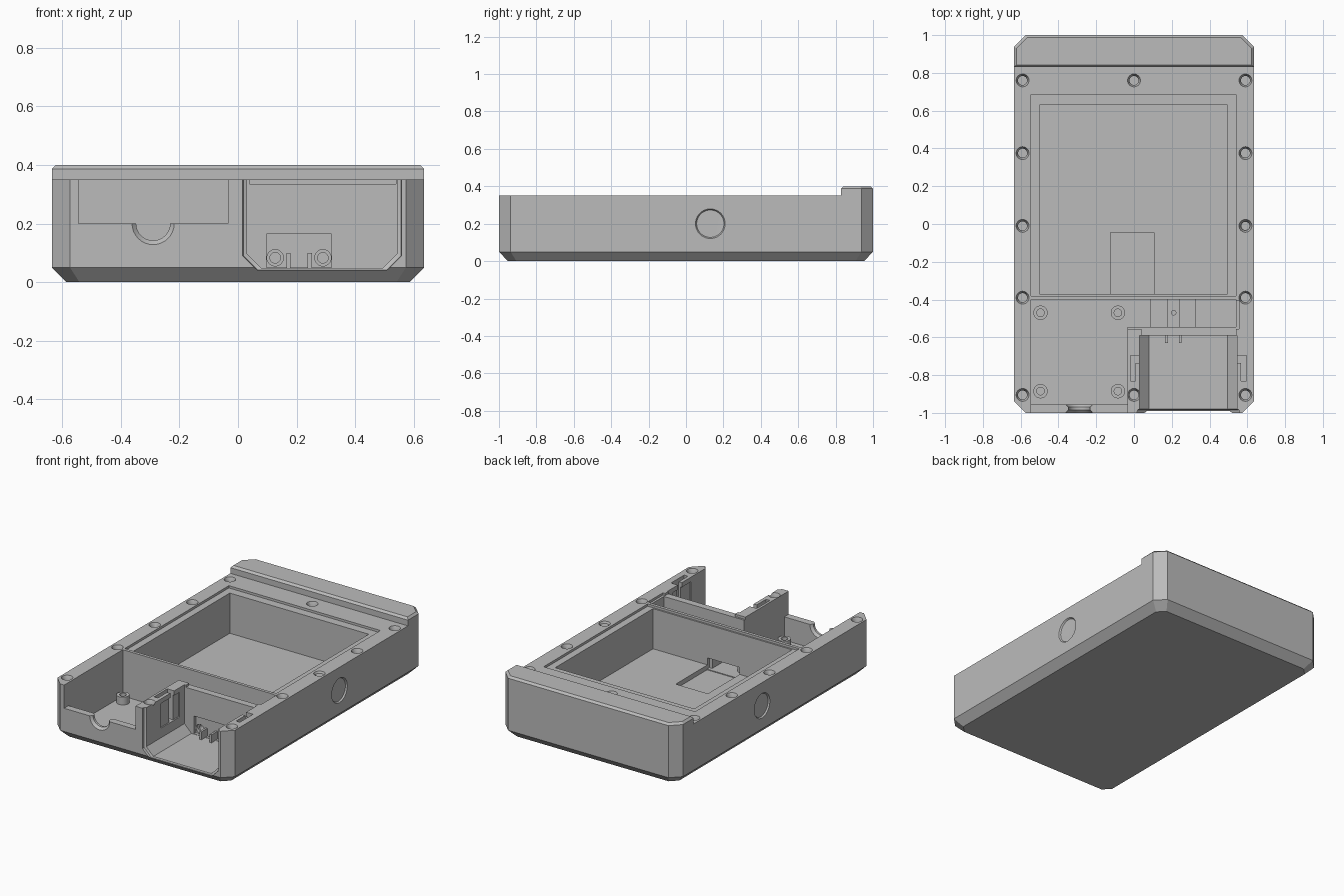
import bpy, bmesh, math
from mathutils import Matrix, Vector

if "Cube" in bpy.data.objects:
    bpy.data.objects.remove(bpy.data.objects["Cube"])

grey = bpy.data.materials.new("plain_grey")
grey.diffuse_color = (0.5, 0.5, 0.5, 1)
grey.use_nodes = True
grey.node_tree.nodes["Principled BSDF"].inputs["Base Color"].default_value = grey.diffuse_color


def add(name, bm):
    bmesh.ops.recalc_face_normals(bm, faces=bm.faces)
    me = bpy.data.meshes.new(name)
    bm.to_mesh(me)
    bm.free()
    me.materials.append(grey)
    ob = bpy.data.objects.new(name, me)
    bpy.context.collection.objects.link(ob)
    return ob


def loft(name, rings):
    """Closed solid through rings of equal point count."""
    bm = bmesh.new()
    rs = [[bm.verts.new(p) for p in r] for r in rings]
    n = len(rs[0])
    for a, b in zip(rs, rs[1:]):
        for i in range(n):
            j = (i + 1) % n
            bm.faces.new((a[i], a[j], b[j], b[i]))
    bm.faces.new(rs[0])
    bm.faces.new(rs[-1])
    return add(name, bm)


def box(name, x0, x1, y0, y1, z0, z1):
    plan = [(x0, y0), (x1, y0), (x1, y1), (x0, y1)]
    return loft(name, [[(x, y, z) for x, y in plan] for z in (z0, z1)])


def cone(name, a, b, r1, r2, seg=32):
    """Round solid from point a (radius r1) to point b (radius r2)."""
    a, b = Vector(a), Vector(b)
    d = b - a
    m = Matrix.Translation((a + b) / 2) @ d.to_track_quat('Z', 'Y').to_matrix().to_4x4()
    bm = bmesh.new()
    bmesh.ops.create_cone(bm, cap_ends=True, segments=seg, radius1=r1, radius2=r2,
                          depth=d.length, matrix=m)
    return add(name, bm)


def combine(target, tool, op='DIFFERENCE'):
    mod = target.modifiers.new("combine", 'BOOLEAN')
    mod.operation = op
    mod.solver = 'EXACT'
    mod.object = tool
    bpy.context.view_layer.objects.active = target
    bpy.ops.object.modifier_apply(modifier=mod.name)
    bpy.data.objects.remove(tool, do_unlink=True)


def octagon(hx, hy, c, z):
    return [(-hx + c, -hy, z), (hx - c, -hy, z), (hx, -hy + c, z), (hx, hy - c, z),
            (hx - c, hy, z), (-hx + c, hy, z), (-hx, hy - c, z), (-hx, -hy + c, z)]


# Outer case with chamfered corners and bottom edge
case = loft("case", [octagon(0.587, 0.952, 0.045, 0), octagon(0.636, 1, 0.062, 0.05),
                     octagon(0.636, 1, 0.062, 0.35)])


def cut_box(*d):
    combine(case, box("cutter", *d))


def cut_cone(*d):
    combine(case, cone("cutter", *d))


# Main well with a shallow ledge, cable recess and pass-through
cut_box(-0.545, 0.54, -0.38, 0.685, 0.335, 0.45)
cut_box(-0.50, 0.495, -0.37, 0.63, 0.075, 0.45)
cut_box(-0.125, 0.105, -0.365, -0.045, 0.045, 0.12)
cut_box(-0.125, 0.105, -0.42, -0.355, 0.05, 0.12)

# Front left bay, its lowered front wall and the rear channel
cut_box(-0.545, -0.035, -0.955, -0.40, 0.05, 0.45)
cut_box(-0.545, -0.035, -1.1, -0.95, 0.20, 0.45)
cut_box(-0.04, 0.54, -0.545, -0.40, 0.05, 0.45)
cut_box(-0.035, 0.555, -0.557, -0.405, 0.335, 0.45)

# Cable notch, flared at both faces of the front wall
cut_cone((-0.29, -1.1, 0.2), (-0.29, -0.9, 0.2), 0.058, 0.058)
cut_cone((-0.29, -1.001, 0.2), (-0.29, -0.985, 0.2), 0.073, 0.058)
cut_cone((-0.29, -0.97, 0.2), (-0.29, -0.954, 0.2), 0.058, 0.073)


# Front right slot with sloped lower corners and a flared mouth
def slot_ring(y, g):
    a, b, f = 0.03 - g, 0.545 + g, 0.048 - g * 0.6
    return [(a, y, 0.45), (a, y, f + 0.05), (a + 0.05, y, f),
            (b - 0.05, y, f), (b, y, f + 0.05), (b, y, 0.45)]


combine(case, loft("cutter", [slot_ring(-1.01, 0.015), slot_ring(-0.985, 0.012),
                              slot_ring(-0.98, 0), slot_ring(-0.59, 0)]))
cut_box(0.04, 0.54, -0.60, -0.54, 0.335, 0.45)

# Clip pockets in both slot walls
for s in (-1, 1):
    def cut_side(u0, u1, y0, y1, z0, z1):
        xs = sorted((0.2875 + s * u0, 0.2875 + s * u1))
        cut_box(xs[0], xs[1], y0, y1, z0, z1)
    cut_side(0.24, 0.29, -0.735, -0.695, 0.16, 0.45)
    cut_side(0.28, 0.307, -0.83, -0.695, 0.16, 0.45)
    cut_side(0.25, 0.266, -0.83, -0.64, 0.16, 0.32)

# Connector block in the channel, with window and screw openings
combine(case, box("block", 0.085, 0.325, -0.56, -0.39, 0.04, 0.17), 'UNION')
cut_box(0.18, 0.24, -0.545, -0.40, 0.11, 0.2)
cut_cone((0.21, -0.47, 0.08), (0.21, -0.47, 0.14), 0.012, 0.012, 16)
cut_box(0.097, 0.32, -0.60, -0.57, 0.05, 0.165)
for x in (0.127, 0.29):
    cut_cone((x, -0.60, 0.083), (x, -0.55, 0.083), 0.028, 0.028)
    cut_cone((x, -0.56, 0.083), (x, -0.46, 0.083), 0.018, 0.018)

# Screw holes around the rim
holes = [(s * 0.59, y) for s in (-1, 1) for y in (0.76, 0.375, -0.01, -0.39, -0.905)]
for x, y in holes + [(0, 0.76), (0, -0.905)]:
    cut_cone((x, y, 0.325), (x, y, 0.352), 0.024, 0.035, 24)
    cut_cone((x, y, 0.20), (x, y, 0.34), 0.024, 0.024, 24)

# Round blind pockets on both sides
for s in (-1, 1):
    cut_cone((s * 0.55, 0.13, 0.2), (s * 0.7, 0.13, 0.2), 0.073, 0.073, 48)
    cut_cone((s * 0.627, 0.13, 0.2), (s * 0.637, 0.13, 0.2), 0.073, 0.08, 48)

# Mounting posts in the left bay
for x in (-0.495, -0.085):
    for y in (-0.47, -0.885):
        post = cone("mounting_post", (x, y, 0.045), (x, y, 0.10), 0.038, 0.038)
        combine(post, cone("cutter", (x, y, 0.06), (x, y, 0.12), 0.02, 0.02, 24))

# Contact prongs in the slot
for x in (0.172, 0.245):
    box("contact_prong", x - 0.007, x + 0.007, -0.63, -0.57, 0.045, 0.10)


# Raised back lip with chamfered top edge
def lip_ring(z, g):
    w, c = 0.636 - g, 0.062 - g * 0.4
    return [(-w, 0.83 + g, z), (w, 0.83 + g, z), (w, 1 - g - c, z),
            (w - c, 1 - g, z), (-w + c, 1 - g, z), (-w, 1 - g - c, z)]


loft("back_lip", [lip_ring(0.35, 0), lip_ring(0.387, 0), lip_ring(0.40, 0.013)])

# Smooth round walls, keep hard edges
for ob in bpy.context.scene.objects:
    ob.select_set(True)
bpy.context.view_layer.objects.active = case
bpy.ops.object.shade_smooth_by_angle(angle=math.radians(25))
